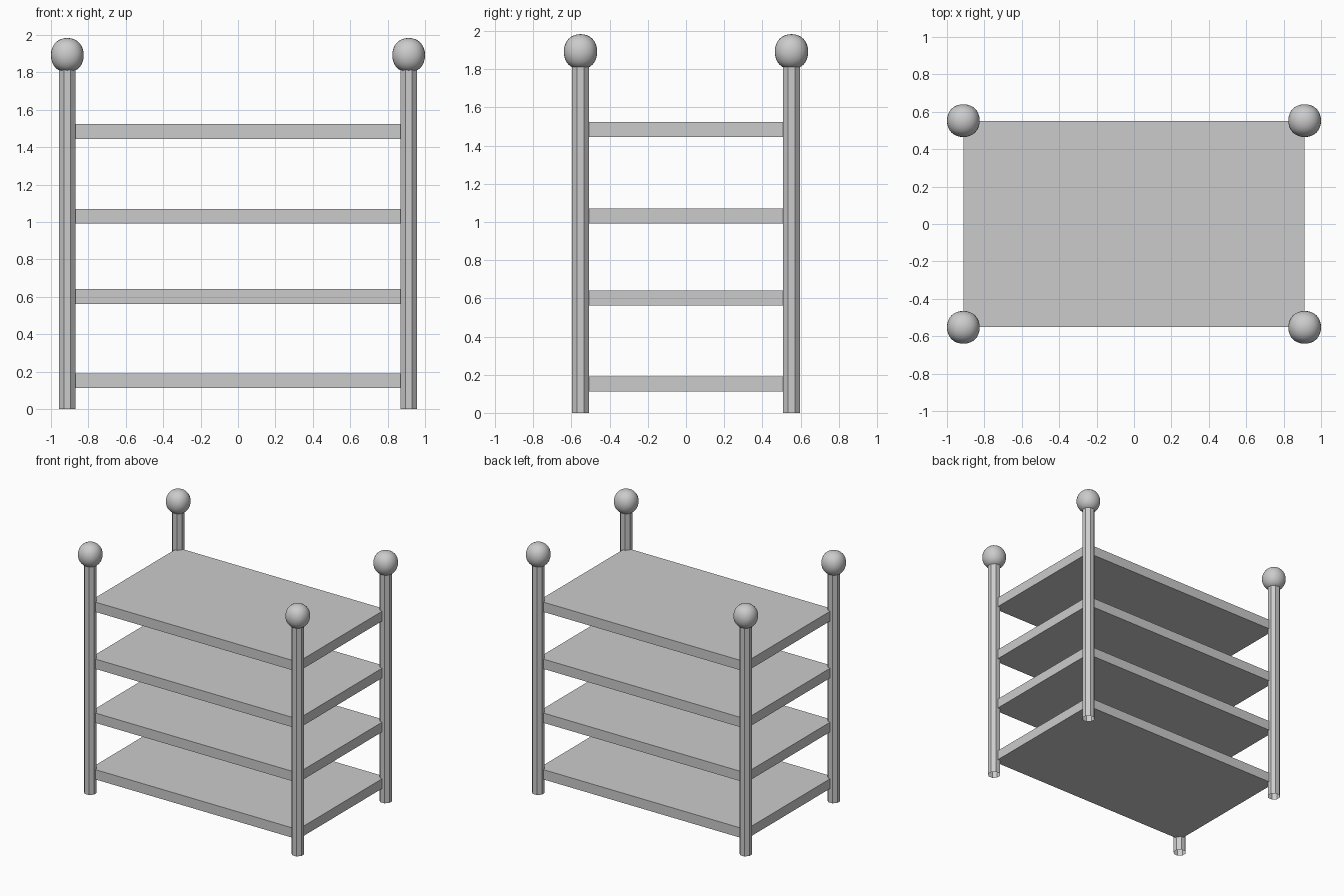
import bpy, math

if "Cube" in bpy.data.objects:
    bpy.data.objects.remove(bpy.data.objects["Cube"])

PX, PY = 0.9125, 0.5525          # post centres
POST_R = 0.044 / math.cos(math.pi / 8)
POST_TOP = 1.82
LIMIT = 0.8395                   # subdivided cube shrinks to this fraction


def post(name, x, y):
    # eight-sided tube, flat side to the front, open ends
    bpy.ops.mesh.primitive_cylinder_add(
        vertices=8, radius=POST_R, depth=POST_TOP, end_fill_type='NOTHING',
        location=(x, y, POST_TOP / 2), rotation=(0, 0, math.pi / 8))
    bpy.context.object.name = name


def knob(name, x, y):
    # subdivided cube gives the slightly squarish ball
    bpy.ops.mesh.primitive_cube_add(size=2, location=(x, y, 1.892))
    ob = bpy.context.object
    ob.name = name
    ob.scale = (0.0875 / LIMIT, 0.0875 / LIMIT, 0.092 / LIMIT)
    mod = ob.modifiers.new("round", 'SUBSURF')
    mod.levels = mod.render_levels = 3
    bpy.ops.object.shade_smooth()


def shelf(name, z):
    bpy.ops.mesh.primitive_cube_add(size=1, location=(0, 0, z))
    ob = bpy.context.object
    ob.name = name
    ob.scale = (2 * PX, 2 * PY - 0.005, 0.078)


# four corner posts with ball tops
for side, x in (("left", -PX), ("right", PX)):
    for end, y in (("front", -PY), ("back", PY)):
        post(f"{end}_{side}_post", x, y)
        knob(f"{end}_{side}_knob", x, y)

# four shelves reaching the post centres
for i, z in enumerate((0.152, 0.602, 1.031, 1.484)):
    shelf(f"shelf_{i + 1}", z)
